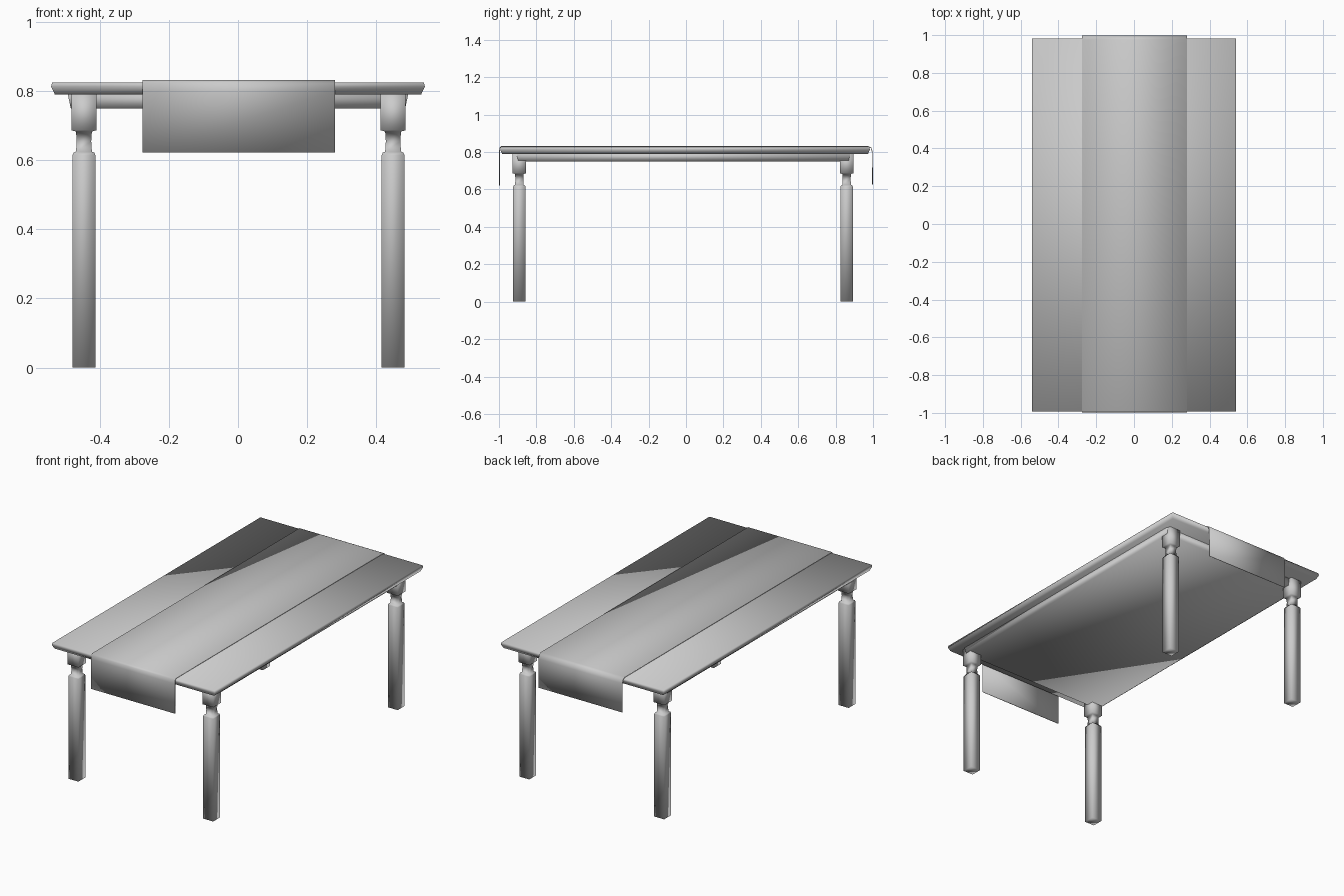
import bpy
import bmesh

cube = bpy.data.objects.get("Cube")
if cube:
    bpy.data.objects.remove(cube, do_unlink=True)

grey = bpy.data.materials.new("plain_grey")
grey.use_nodes = True
grey.diffuse_color = (0.6, 0.6, 0.6, 1)
bsdf = next(n for n in grey.node_tree.nodes if n.type == 'BSDF_PRINCIPLED')
bsdf.inputs["Base Color"].default_value = grey.diffuse_color


def finish(name, bm):
    """Turn a bmesh into a smooth, grey object."""
    bmesh.ops.recalc_face_normals(bm, faces=bm.faces)
    for face in bm.faces:
        face.smooth = True
    mesh = bpy.data.meshes.new(name)
    bm.to_mesh(mesh)
    bm.free()
    mesh.materials.append(grey)
    obj = bpy.data.objects.new(name, mesh)
    bpy.context.scene.collection.objects.link(obj)
    return obj


def stacked(name, centre, rings):
    """Square-sided solid from (z, half width, half depth) rings."""
    cx, cy = centre
    bm = bmesh.new()
    loops = []
    for z, hx, hy in rings:
        corners = [(-hx, -hy), (hx, -hy), (hx, hy), (-hx, hy)]
        loops.append([bm.verts.new((cx + x, cy + y, z)) for x, y in corners])
    for low, high in zip(loops, loops[1:]):
        for i in range(4):
            j = (i + 1) % 4
            bm.faces.new((low[i], low[j], high[j], high[i]))
    bm.faces.new(loops[0][::-1])
    bm.faces.new(loops[-1])
    return finish(name, bm)


# Table top with an undercut edge
stacked("table_top", (0, -0.005),
        [(0.79, 0.53, 0.978), (0.813, 0.541, 0.988), (0.825, 0.538, 0.986)])

# Shallow tapered slab under the top
stacked("apron", (0, -0.014),
        [(0.75, 0.484, 0.883), (0.792, 0.493, 0.892)])

# Four square legs with a narrow neck below the corner block
leg_rings = [(0, 0.033), (0.615, 0.033), (0.622, 0.03), (0.625, 0.023),
             (0.655, 0.021), (0.683, 0.023), (0.687, 0.036), (0.792, 0.036)]
for side, x in (("right", -0.446), ("left", 0.449)):
    for end, y in (("front", -0.891), ("back", 0.859)):
        stacked(f"{end}_{side}_leg", (x, y), [(z, h, h) for z, h in leg_rings])

# Cloth runner draped over both ends
path = [(-0.997, 0.622), (-0.997, 0.80), (-0.996, 0.822), (-0.988, 0.83),
        (0.975, 0.83), (0.99, 0.822), (0.996, 0.80), (0.997, 0.628)]
bm = bmesh.new()
rows = [[bm.verts.new((x, y, z)) for x in (-0.276, 0.281)] for y, z in path]
for a, b in zip(rows, rows[1:]):
    bm.faces.new((a[0], a[1], b[1], b[0]))
runner = finish("table_runner", bm)
thick = runner.modifiers.new("cloth_thickness", 'SOLIDIFY')
thick.thickness = 0.004
thick.offset = 0
